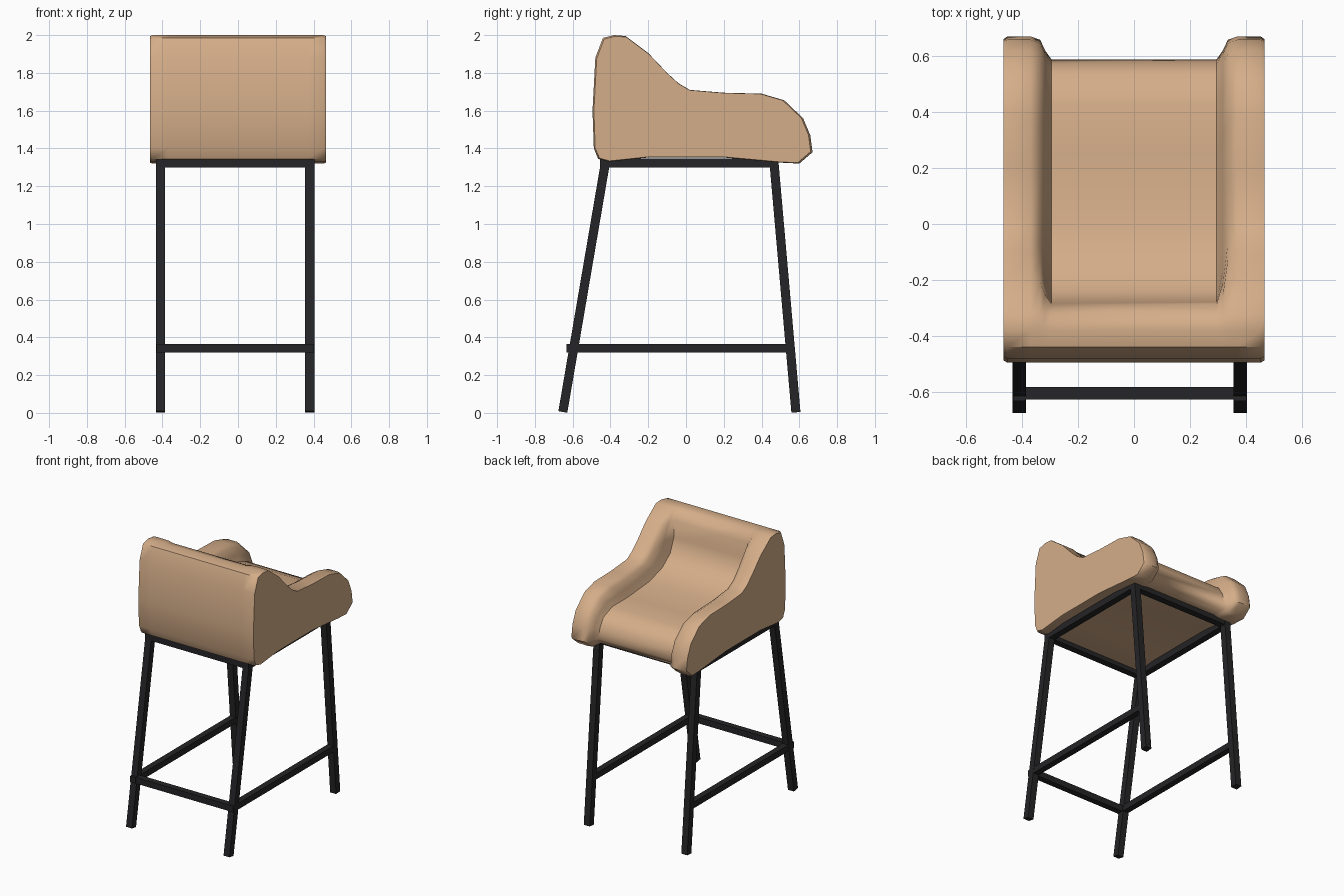
import bpy, bmesh, math
from mathutils import Vector

if "Cube" in bpy.data.objects:
    bpy.data.objects.remove(bpy.data.objects["Cube"])


def material(name, rgb):
    m = bpy.data.materials.new(name)
    m.diffuse_color = (*rgb, 1)
    m.use_nodes = True
    m.node_tree.nodes["Principled BSDF"].inputs["Base Color"].default_value = m.diffuse_color
    return m


TAN = material("tan_leather", (0.66, 0.42, 0.25))
BLACK = material("black_metal", (0.018, 0.018, 0.02))


def make_object(name, bm, mat):
    bmesh.ops.recalc_face_normals(bm, faces=bm.faces)
    mesh = bpy.data.meshes.new(name)
    bm.to_mesh(mesh)
    bm.free()
    mesh.materials.append(mat)
    ob = bpy.data.objects.new(name, mesh)
    bpy.context.collection.objects.link(ob)
    return ob


def beam(name, p, q, w=0.048):
    """Square tube from p to q, kept square to the x axis where possible."""
    p, q = Vector(p), Vector(q)
    d = (q - p).normalized()
    side = Vector((0, 0, 1)) if abs(d.x) > 0.9 else Vector((1, 0, 0))
    up = d.cross(side).normalized()
    bm = bmesh.new()
    corners = [(-1, -1), (1, -1), (1, 1), (-1, 1)]
    a, b = [[bm.verts.new(e + (side * i + up * j) * w / 2) for i, j in corners] for e in (p, q)]
    bm.faces.new(a)
    bm.faces.new(b)
    for i in range(4):
        j = (i + 1) % 4
        bm.faces.new((a[i], a[j], b[j], b[i]))
    return make_object(name, bm, BLACK)


# Upholstered shell: side profiles (y, z) of the arms and of the middle
back = [(-.465, 1.345), (-.488, 1.40), (-.495, 1.6), (-.48, 1.88), (-.44, 1.985), (-.38, 2.0)]
base = [(.2, 1.352), (-.2, 1.352), (-.41, 1.33)]
arm = back + [(-.32, 1.995), (-.2, 1.905), (-.1, 1.80), (-.04, 1.745), (.02, 1.71), (.2, 1.695),
              (.4, 1.69), (.52, 1.655), (.62, 1.56), (.658, 1.47), (.67, 1.38),
              (.60, 1.32), (.5, 1.325)] + base
middle = back + [(-.32, 1.985), (-.285, 1.92), (-.28, 1.80), (-.24, 1.70), (-.15, 1.63), (0, 1.585),
                 (.25, 1.565), (.43, 1.565), (.535, 1.525), (.575, 1.46), (.588, 1.39),
                 (.56, 1.345), (.48, 1.335)] + base


def scaled(profile, f):
    return [(y * f, 1.6 + (z - 1.6) * f) for y, z in profile]


def blend(a, b, t):
    return [(p[0] + (q[0] - p[0]) * t, p[1] + (q[1] - p[1]) * t) for p, q in zip(a, b)]


# Cross-sections from the left side to the centre, then mirrored
half = [(-.466, scaled(arm, .985)), (-.452, arm), (-.37, arm), (-.335, blend(arm, middle, .15)),
        (-.318, blend(arm, middle, .6)), (-.295, middle)]
stations = half + [(-x, p) for x, p in reversed(half)]

bm = bmesh.new()
rings = [[bm.verts.new((x, y, z)) for y, z in prof] for x, prof in stations]
n = len(arm)
for a, b in zip(rings, rings[1:]):
    for i in range(n):
        j = (i + 1) % n
        bm.faces.new((a[i], a[j], b[j], b[i]))
bm.faces.new(rings[0])
bm.faces.new(rings[-1])
seat = make_object("seat_shell", bm, TAN)
bpy.context.view_layer.objects.active = seat
seat.select_set(True)
bpy.ops.object.shade_smooth_by_angle(angle=math.radians(50))

# Metal frame, set slightly left of centre
L, R = -.41, .38
for side, x in (("left", L), ("right", R)):
    beam(f"front_leg_{side}", (x, -.652, .005), (x, -.425, 1.335))
    beam(f"rear_leg_{side}", (x, .582, .003), (x, .465, 1.335))
    beam(f"seat_rail_{side}", (x, -.455, 1.322), (x, .488, 1.322))
    beam(f"side_stretcher_{side}", (x, -.632, .342), (x, .56, .342), .045)
beam("front_seat_rail", (L, -.43, 1.322), (R, -.43, 1.322))
beam("rear_seat_rail", (L, .464, 1.322), (R, .464, 1.322))
beam("front_stretcher", (L, -.605, .342), (R, -.605, .342), .045)
